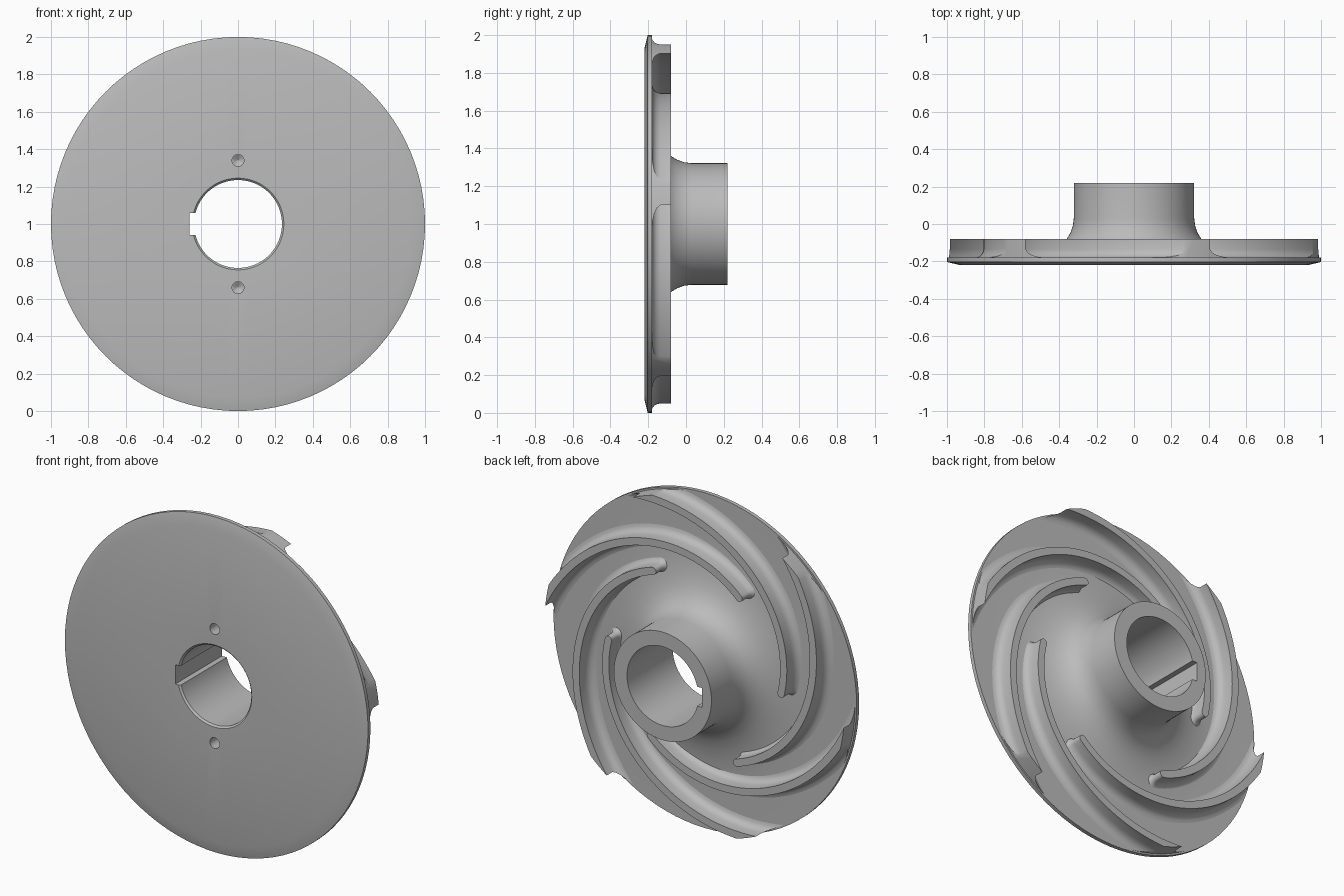
import bpy, bmesh, math
from mathutils import Matrix, Vector

cube = bpy.data.objects.get("Cube")
if cube:
    bpy.data.objects.remove(cube, do_unlink=True)

CENTRE = Vector((0, 0, 1))
TURN = Matrix.Rotation(math.pi / 2, 4, 'X')

metal = bpy.data.materials.new("grey_metal")
metal.use_nodes = True
metal.diffuse_color = (0.5, 0.5, 0.5, 1)
metal.node_tree.nodes["Principled BSDF"].inputs["Base Color"].default_value = (0.5, 0.5, 0.5, 1)


def make_object(name, bm):
    bmesh.ops.recalc_face_normals(bm, faces=bm.faces)
    mesh = bpy.data.meshes.new(name)
    bm.to_mesh(mesh)
    bm.free()
    mesh.materials.append(metal)
    ob = bpy.data.objects.new(name, mesh)
    ob.location = CENTRE
    bpy.context.collection.objects.link(ob)
    return ob


def select(ob):
    bpy.ops.object.select_all(action='DESELECT')
    ob.select_set(True)
    bpy.context.view_layer.objects.active = ob


def boolean(ob, cutter, operation):
    select(ob)
    mod = ob.modifiers.new("cut", 'BOOLEAN')
    mod.operation, mod.object, mod.solver = operation, cutter, 'EXACT'
    bpy.ops.object.modifier_apply(modifier=mod.name)
    bpy.data.objects.remove(cutter, do_unlink=True)


def smooth(ob):
    select(ob)
    bpy.ops.object.shade_smooth_by_angle(angle=math.radians(30))


def bridge(bm, rings, closed):
    pairs = list(zip(rings, rings[1:]))
    if closed:
        pairs.append((rings[-1], rings[0]))
    for a, b in pairs:
        for i in range(len(a)):
            j = (i + 1) % len(a)
            bm.faces.new((a[i], a[j], b[j], b[i]))


def lathe(profile, steps=96):
    # Closed (radius, y) profile turned about the y axis
    bm = bmesh.new()
    rings = []
    for k in range(steps):
        a = math.tau * k / steps
        rings.append([bm.verts.new((r * math.cos(a), y, r * math.sin(a))) for r, y in profile])
    bridge(bm, rings, True)
    return bm


def cylinder(r1, r2, y0, y1, steps, x=0, z=0):
    bm = bmesh.new()
    bmesh.ops.create_cone(bm, cap_ends=True, segments=steps, radius1=r1, radius2=r2, depth=y1 - y0)
    bmesh.ops.transform(bm, matrix=Matrix.Translation((x, (y0 + y1) / 2, z)) @ TURN.inverted(), verts=bm.verts)
    return bm


# Back plate with flared hub and bore
plate = lathe([
    (0.245, -0.22), (0.93, -0.22), (1.0, -0.203), (1.0, -0.18), (0.75, -0.18),
    (0.66, -0.177), (0.58, -0.169), (0.51, -0.156), (0.45, -0.138), (0.40, -0.114),
    (0.36, -0.08), (0.34, -0.047), (0.327, -0.01), (0.322, 0.03), (0.322, 0.22),
    (0.235, 0.22), (0.235, -0.21)])
hub_plate = make_object("hub_plate", plate)

# Keyway slot along the bore
key = bmesh.new()
bmesh.ops.create_cube(key, size=1)
bmesh.ops.transform(key, matrix=Matrix.Translation((-0.16, 0, 0)) @ Matrix.Diagonal((0.2, 0.6, 0.115, 1)), verts=key.verts)
boolean(hub_plate, make_object("keyway_cutter", key), 'DIFFERENCE')

# Two blind holes with drill-point bottoms
for side in (-1, 1):
    z = 0.34 * side
    boolean(hub_plate, make_object("hole_cutter", cylinder(0.032, 0.032, -0.3, -0.14, 24, z=z)), 'DIFFERENCE')
    boolean(hub_plate, make_object("drill_point_cutter", cylinder(0.032, 0.003, -0.141, -0.122, 24, z=z)), 'DIFFERENCE')
smooth(hub_plate)


# Spiral vane: outlines of changing width stacked along y
def spiral(deg):
    u = deg - 10.5
    r = 0.985 * math.exp(-0.00602 * u + 9.6e-6 * u * u)
    a = math.radians(deg)
    return Vector((r * math.cos(a), 0, r * math.sin(a)))


def outline(width, y, start=-12, end=121, steps=56, cap=8):
    one_side, other_side = [], []
    for k in range(steps + 1):
        d = start + (end - start) * k / steps
        p = spiral(d)
        along = (spiral(d + 0.1) - spiral(d - 0.1)).normalized()
        across = Vector((along.z, 0, -along.x))
        one_side.append(p + across * width)
        other_side.append(p - across * width)
    tip = []
    for k in range(1, cap):
        a = math.pi * k / cap
        tip.append(p + across * width * math.cos(a) + along * width * math.sin(a))
    return [v + Vector((0, y, 0)) for v in one_side + tip + other_side[::-1]]


HALF = 0.022
levels = [(0.05, -0.195), (0.05, -0.181), (0.03, -0.177), (0.015, -0.168),
          (0.005, -0.153), (0, -0.135), (0, -0.08)]
bm = bmesh.new()
rings = [[bm.verts.new(v) for v in outline(HALF + extra, y)] for extra, y in levels]
bridge(bm, rings, False)
bm.faces.new(rings[0])
bm.faces.new(rings[-1])
vane = make_object("vane_1", bm)
boolean(vane, make_object("rim_trimmer", cylinder(0.99, 0.99, -0.5, 0.5, 128)), 'INTERSECT')
smooth(vane)

# Repeat the vane around the axis
for n in range(1, 6):
    copy = vane.copy()
    copy.name = f"vane_{n + 1}"
    copy.rotation_euler = (0, n * math.tau / 6, 0)
    bpy.context.collection.objects.link(copy)
